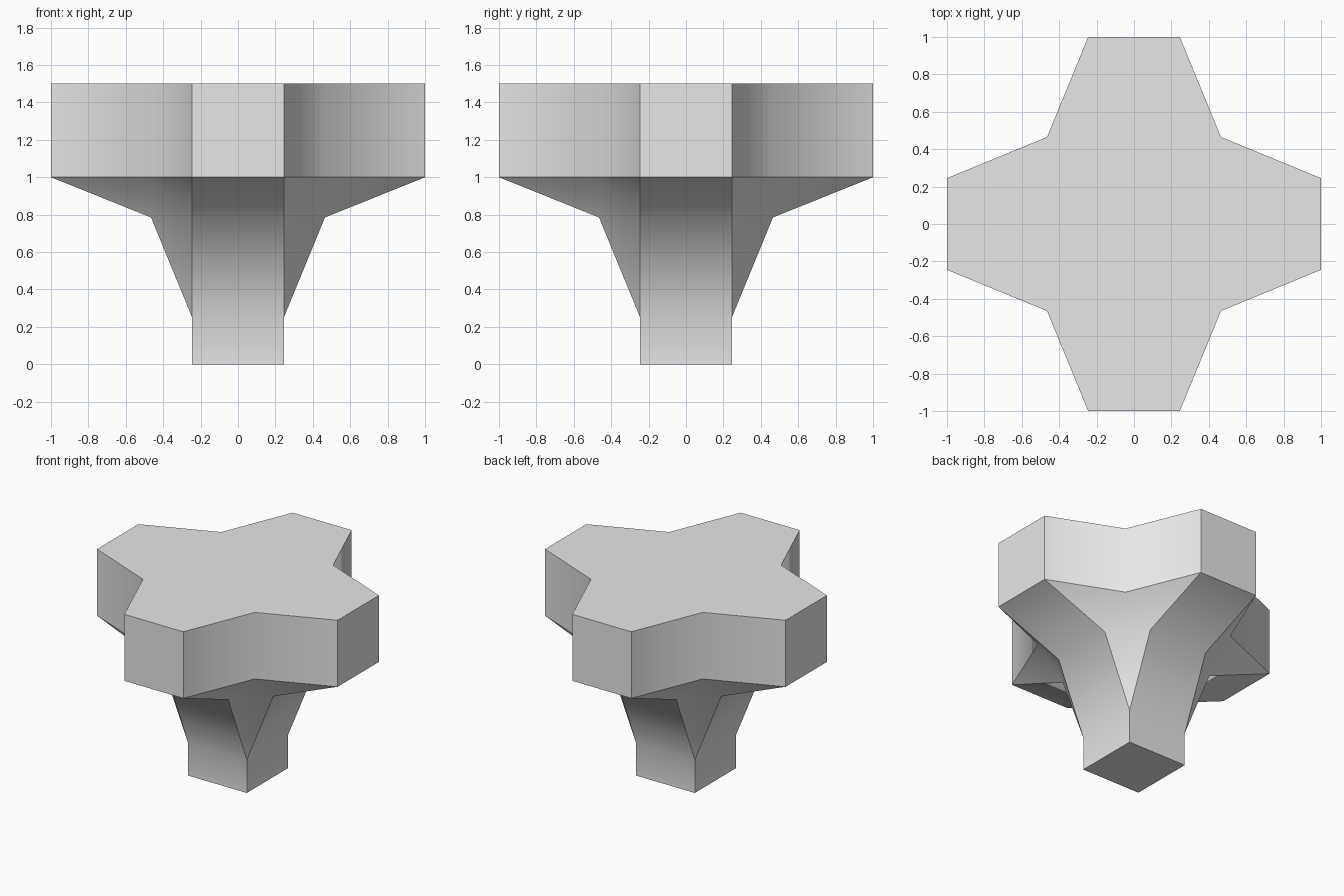
import bpy, bmesh, math
from mathutils import Vector, Matrix

cube = bpy.data.objects.get("Cube")
if cube:
    bpy.data.objects.remove(cube, do_unlink=True)

HALF = 0.245      # half width of every arm
BEND = 0.465      # inner corner between two arms
BASE_Z, ELBOW_Z, PLATE_Z, TOP_Z = 0.25, 0.785, 1.0, 1.5

grey = bpy.data.materials.new("light_grey")
grey.use_nodes = True
grey.diffuse_color = (0.8, 0.8, 0.8, 1)
grey.node_tree.nodes["Principled BSDF"].inputs["Base Color"].default_value = (0.8, 0.8, 0.8, 1)


def build(name, points, faces, core_z, turns=1):
    """Make an object from one piece, repeated around z, with faces turned outward."""
    bm = bmesh.new()
    for i in range(turns):
        turn = Matrix.Rotation(math.tau * i / 4, 3, 'Z')
        verts = [bm.verts.new(turn @ Vector(p)) for p in points]
        for face in faces:
            bm.faces.new([verts[j] for j in face])
    core = Vector((0, 0, core_z))
    for face in bm.faces:
        face.normal_update()
        if face.normal.dot(face.calc_center_median() - core) < 0:
            face.normal_flip()
    mesh = bpy.data.meshes.new(name)
    bm.to_mesh(mesh)
    bm.free()
    mesh.materials.append(grey)
    obj = bpy.data.objects.new(name, mesh)
    bpy.context.collection.objects.link(obj)
    bpy.ops.object.select_all(action='DESELECT')
    obj.select_set(True)
    bpy.context.view_layer.objects.active = obj
    bpy.ops.object.shade_smooth_by_angle(angle=math.radians(50))
    return obj


# Cross-shaped top plate
outline = []
for i in range(4):
    turn = Matrix.Rotation(math.tau * i / 4, 3, 'Z')
    outline += [turn @ Vector(p) for p in ((1, -HALF, 0), (1, HALF, 0), (BEND, BEND, 0))]
n = len(outline)
plate_points = [(p.x, p.y, z) for z in (PLATE_Z, TOP_Z) for p in outline]
plate_faces = [(i, (i + 1) % n, n + (i + 1) % n, n + i) for i in range(n)]
plate_faces += [range(n), range(n, 2 * n)]
build("cross_plate", plate_points, plate_faces, (PLATE_Z + TOP_Z) / 2)

# Column sides that bend outward into the arm undersides
profile = [(HALF, 0), (HALF, BASE_Z), (BEND, ELBOW_Z), (1, PLATE_Z)]
strip_points = [(r, y, z) for r, z in profile for y in (-HALF, HALF)]
strip_faces = [(k, k + 1, k + 3, k + 2) for k in (0, 2, 4)]
build("arm_undersides", strip_points, strip_faces, PLATE_Z, 4)

# Webs filling the corners between neighbouring arms
web_points = [
    (HALF, HALF, BASE_Z),
    (BEND, HALF, ELBOW_Z), (HALF, BEND, ELBOW_Z),
    (1, HALF, PLATE_Z), (HALF, 1, PLATE_Z),
    (BEND, BEND, PLATE_Z),
]
web_faces = [(0, 1, 2), (1, 5, 2), (1, 3, 5), (2, 5, 4)]
build("corner_webs", web_points, web_faces, PLATE_Z, 4)

# Flat underside of the column
foot = [(HALF, HALF, 0), (-HALF, HALF, 0), (-HALF, -HALF, 0), (HALF, -HALF, 0)]
build("column_foot", foot, [range(4)], PLATE_Z)
